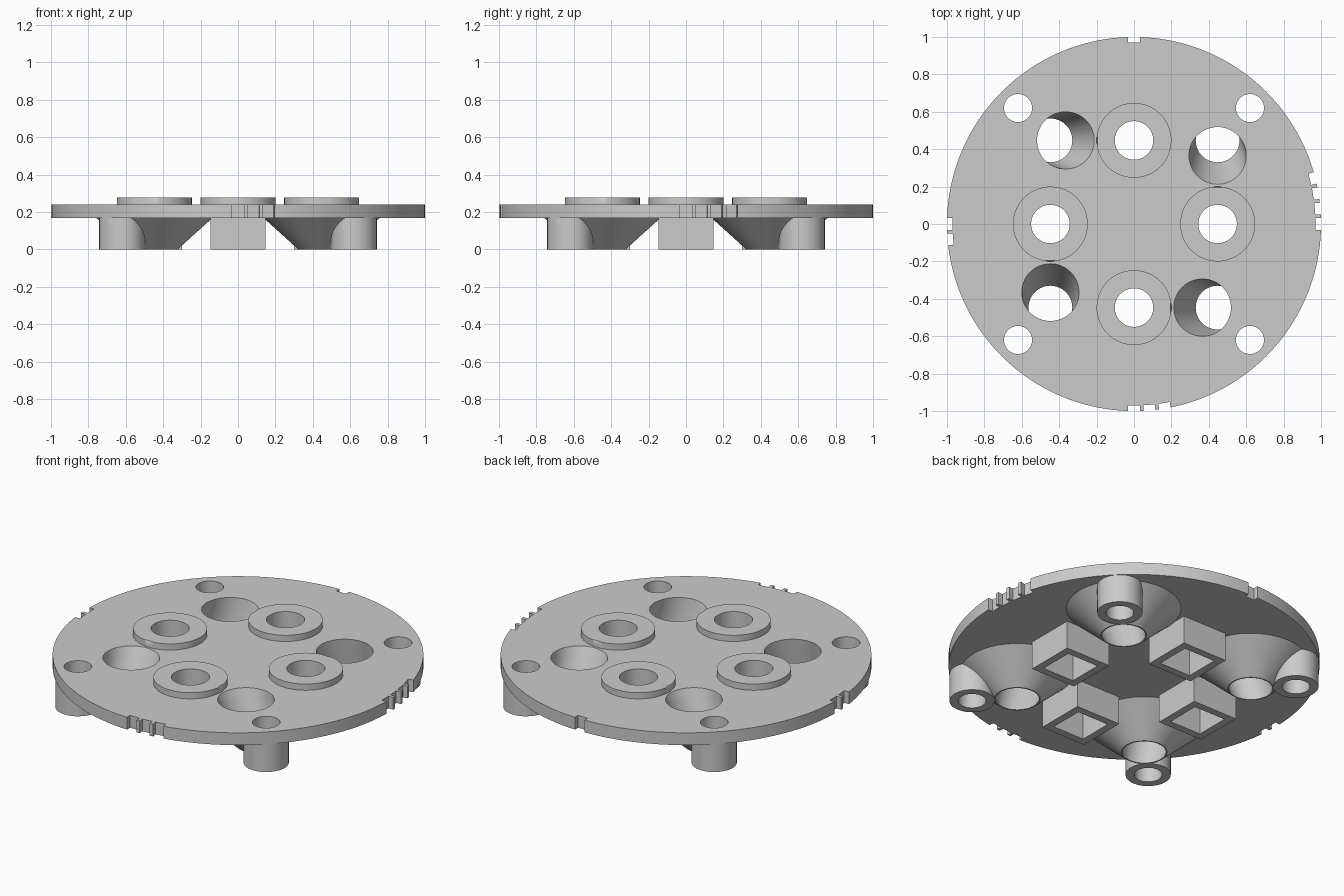
import bpy, bmesh, math
from mathutils import Matrix, Vector

cube = bpy.data.objects.get("Cube")
if cube:
    bpy.data.objects.remove(cube, do_unlink=True)

grey = bpy.data.materials.new("plain grey")
grey.use_nodes = True
colour = (0.6, 0.6, 0.6, 1)
grey.diffuse_color = colour
grey.node_tree.nodes["Principled BSDF"].inputs["Base Color"].default_value = colour

UNDER, TOP, RIM = 0.167, 0.24, 0.277   # plate underside, plate top, collar top
POST, LEG = 0.447, 0.62                # hole positions from the centre


def quarter(k):
    return Matrix.Rotation(k * math.pi / 2, 4, "Z")


def frustum(bm, lower, upper, r0, r1, sides=64, matrix=Matrix()):
    """Closed loft between two level circles, centred on the two points."""
    rings = []
    for centre, r in ((lower, r0), (upper, r1)):
        rings.append([bm.verts.new(matrix @ (Vector(centre) + Vector(
            (r * math.cos(2 * math.pi * i / sides),
             r * math.sin(2 * math.pi * i / sides), 0)))) for i in range(sides)])
    a, b = rings
    for i in range(sides):
        j = (i + 1) % sides
        bm.faces.new((a[i], a[j], b[j], b[i]))
    bm.faces.new(a[::-1])
    bm.faces.new(b)


def box(bm, centre, size, matrix=Matrix()):
    bmesh.ops.create_cube(bm, size=1, matrix=matrix @ Matrix.Translation(centre)
                          @ Matrix.Diagonal((*size, 1)))


def finish(bm, name):
    mesh = bpy.data.meshes.new(name)
    bm.to_mesh(mesh)
    bm.free()
    mesh.materials.append(grey)
    obj = bpy.data.objects.new(name, mesh)
    bpy.context.collection.objects.link(obj)
    return obj


def cut(obj, cutter):
    mod = obj.modifiers.new("holes", "BOOLEAN")
    mod.operation = "DIFFERENCE"
    mod.solver = "EXACT"
    mod.object = cutter
    bpy.context.view_layer.objects.active = obj
    bpy.ops.object.modifier_apply(modifier=mod.name)


# Cutters: slanted holes, leg holes, collar holes, edge notches
drill = bmesh.new()
LOW, HIGH = -0.06, 0.34
for k in range(4):
    q = quarter(k)
    ends = [(POST - 0.34 * z, -POST, z) for z in (LOW, HIGH)]
    frustum(drill, *ends, 0.117 + 0.15 * LOW, 0.117 + 0.15 * HIGH, matrix=q)
    frustum(drill, (LEG, -LEG, LOW), (LEG, -LEG, HIGH), 0.075, 0.075, 48, q)
    frustum(drill, (POST, 0, LOW), (POST, 0, HIGH), 0.103, 0.103, matrix=q)
    # one more notch on each following side
    for n in range((4, 1, 2, 3)[k]):
        turn = q @ Matrix.Rotation(n * 0.083, 4, "Z")
        box(drill, (1.02, 0, 0.2), (0.1, 0.062, 0.2), turn)
drill = finish(drill, "hole_cutter")

square = bmesh.new()
for k in range(4):
    box(square, (POST, 0, 0.1), (0.206, 0.206, 0.4), quarter(k))
square = finish(square, "square_cutter")

# Round plate
bm = bmesh.new()
frustum(bm, (0, 0, UNDER), (0, 0, TOP), 1, 1, 160)
plate = finish(bm, "plate")
cut(plate, drill)
parts = [plate]

for k, side in enumerate(("left", "back", "right", "front")):
    q = quarter(k)
    # Raised collar
    bm = bmesh.new()
    frustum(bm, (POST, 0, TOP), (POST, 0, RIM), 0.2, 0.2, matrix=q)
    collar = finish(bm, side + "_collar")
    cut(collar, drill)
    # Square tube below
    bm = bmesh.new()
    box(bm, (POST, 0, UNDER / 2), (0.294, 0.294, UNDER), q)
    tube = finish(bm, side + "_square_tube")
    cut(tube, square)
    # Flared funnel around the slanted hole
    bm = bmesh.new()
    frustum(bm, (POST, -POST, 0), (POST, -POST, UNDER), 0.124, 0.309, 96, q)
    funnel = finish(bm, side + "_funnel")
    cut(funnel, drill)
    # Hollow leg
    bm = bmesh.new()
    frustum(bm, (LEG, -LEG, 0), (LEG, -LEG, UNDER), 0.122, 0.122, matrix=q)
    leg = finish(bm, side + "_leg")
    cut(leg, drill)
    parts += [collar, tube, funnel, leg]

for cutter in (drill, square):
    bpy.data.objects.remove(cutter, do_unlink=True)

# Smooth walls, sharp rims
bpy.ops.object.select_all(action="DESELECT")
for obj in parts:
    obj.select_set(True)
bpy.context.view_layer.objects.active = plate
bpy.ops.object.shade_smooth_by_angle(angle=math.radians(30))
